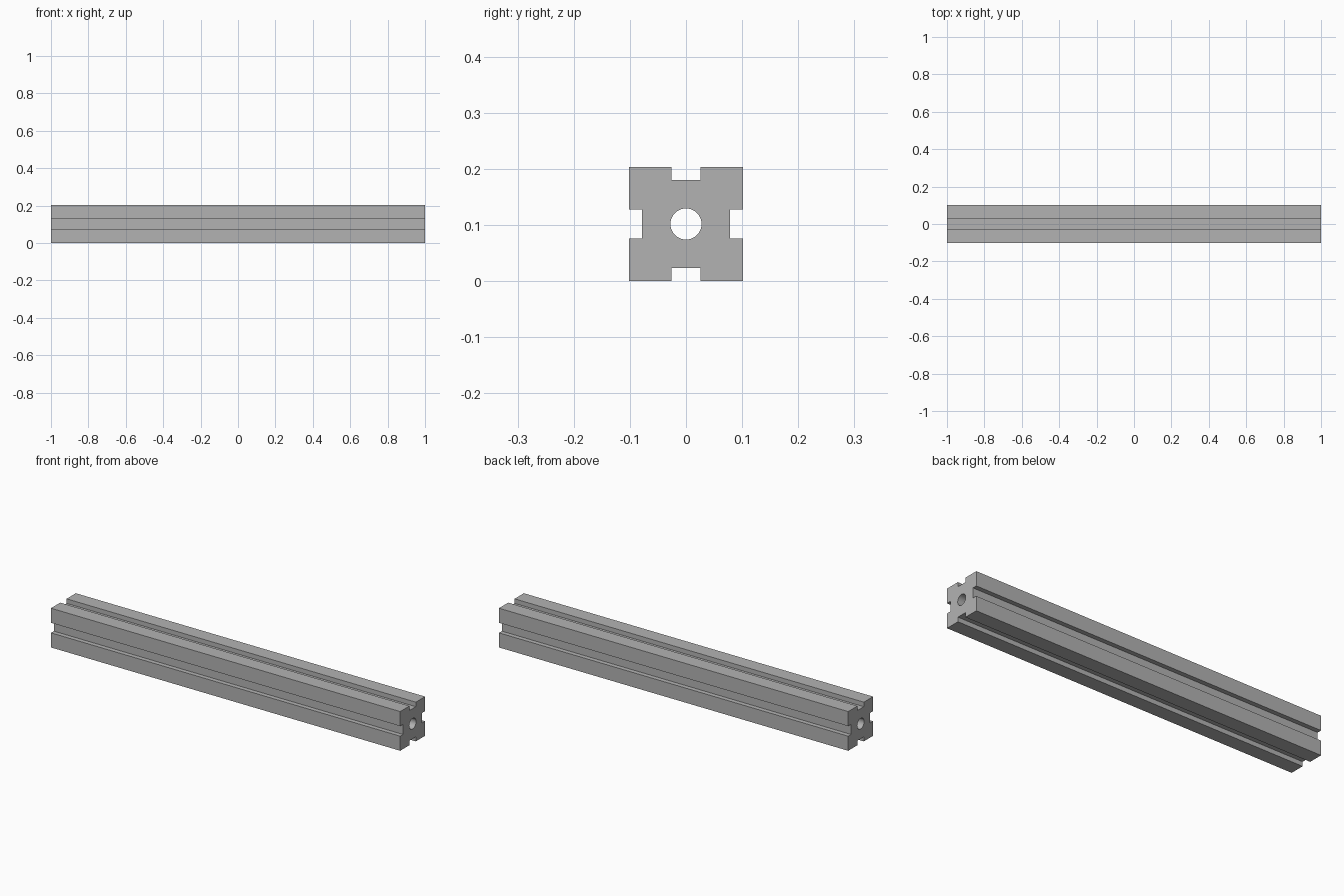
import bpy, bmesh
from math import cos, sin, pi, radians
from mathutils import Matrix, Vector

LENGTH = 2.0
HALF = 0.1015         # half the width of the square section
SLOT_HALF = 0.026     # half the width of each groove
SLOT_FLOOR = 0.078    # distance from the axis to the groove floor
BORE = 0.0277         # radius of the central hole
BORE_SIDES = 48

if "Cube" in bpy.data.objects:
    bpy.data.objects.remove(bpy.data.objects["Cube"], do_unlink=True)

# Plain grey metal
grey = bpy.data.materials.new("grey_metal")
grey.use_nodes = True
colour = (0.45, 0.45, 0.45, 1)
grey.diffuse_color = colour
grey.node_tree.nodes["Principled BSDF"].inputs["Base Color"].default_value = colour

# Section outline: one grooved side, turned four times around the axis
side = [(HALF, -HALF), (HALF, -SLOT_HALF), (SLOT_FLOOR, -SLOT_HALF),
        (SLOT_FLOOR, SLOT_HALF), (HALF, SLOT_HALF)]
outline = [Matrix.Rotation(k * pi / 2, 2) @ Vector(p) for k in range(4) for p in side]
angles = [2 * pi * i / BORE_SIDES for i in range(BORE_SIDES)]
bore = [Vector((BORE * cos(a), BORE * sin(a))) for a in angles]


def add_loop(bm, points):
    verts = [bm.verts.new((-LENGTH / 2, p.x, p.y + HALF)) for p in points]
    return [bm.edges.new((a, b)) for a, b in zip(verts, verts[1:] + verts[:1])]


# Fill the section around the bore and extrude it along x
bm = bmesh.new()
edges = add_loop(bm, outline) + add_loop(bm, bore)
bmesh.ops.triangle_fill(bm, edges=edges, use_beauty=True)
result = bmesh.ops.extrude_face_region(bm, geom=bm.faces[:], use_keep_orig=True)
far_verts = [g for g in result["geom"] if isinstance(g, bmesh.types.BMVert)]
bmesh.ops.translate(bm, verts=far_verts, vec=(LENGTH, 0, 0))
bmesh.ops.recalc_face_normals(bm, faces=bm.faces[:])

mesh = bpy.data.meshes.new("slotted_bar")
bm.to_mesh(mesh)
bm.free()
mesh.materials.append(grey)
bar = bpy.data.objects.new("slotted_bar", mesh)
bpy.context.collection.objects.link(bar)

# Smooth the bore wall, keep every other edge sharp
bpy.ops.object.select_all(action="DESELECT")
bar.select_set(True)
bpy.context.view_layer.objects.active = bar
bpy.ops.object.shade_smooth_by_angle(angle=radians(30))
